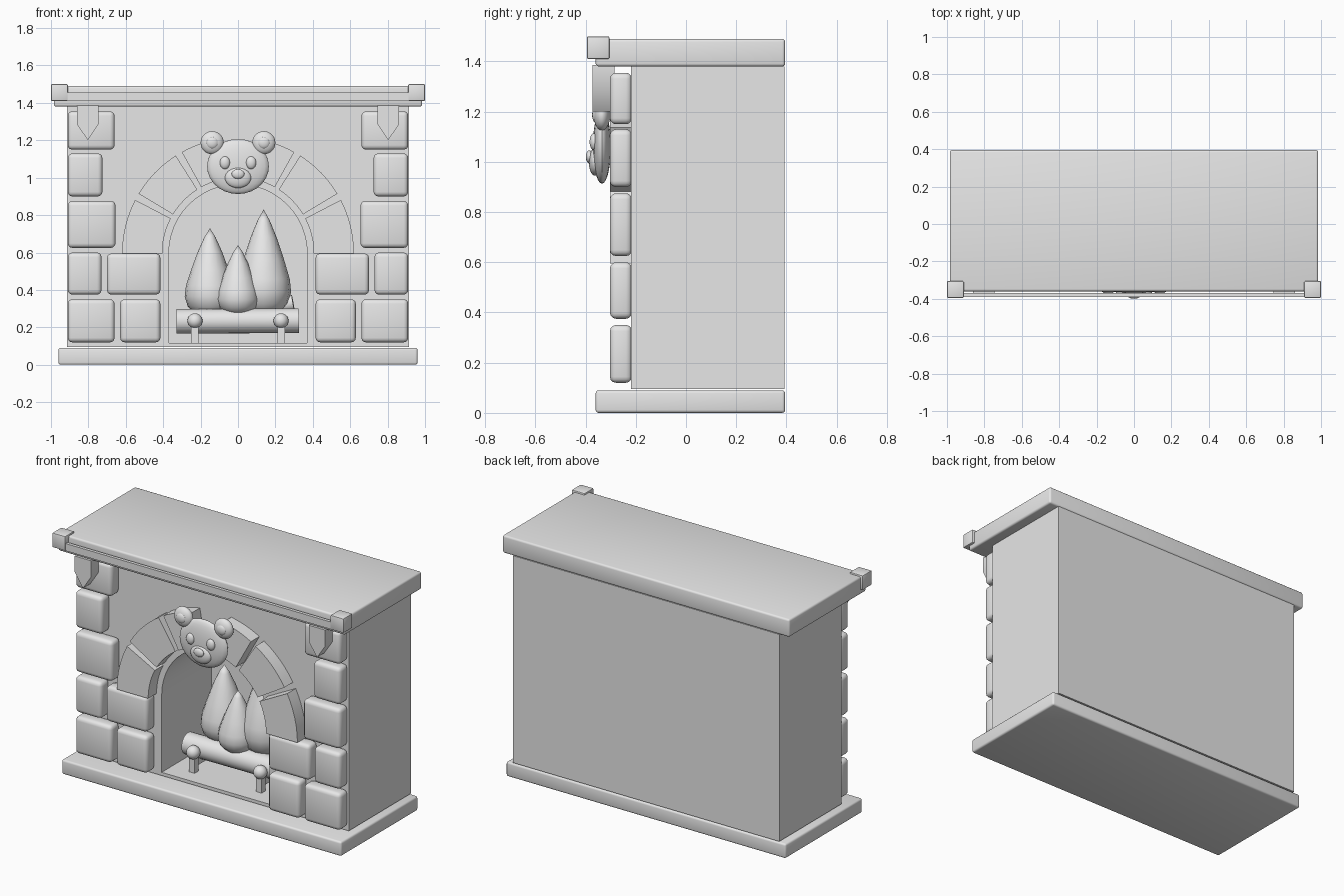
import bpy, bmesh, math
from mathutils import Vector

if "Cube" in bpy.data.objects:
    bpy.data.objects.remove(bpy.data.objects["Cube"])

stone_grey = bpy.data.materials.new("stone_grey")
stone_grey.diffuse_color = (0.8, 0.8, 0.8, 1)
stone_grey.use_nodes = True
stone_grey.node_tree.nodes["Principled BSDF"].inputs["Base Color"].default_value = stone_grey.diffuse_color


def finish(name, bm, smooth=True):
    bmesh.ops.recalc_face_normals(bm, faces=bm.faces[:])
    me = bpy.data.meshes.new(name)
    bm.to_mesh(me)
    bm.free()
    ob = bpy.data.objects.new(name, me)
    bpy.context.collection.objects.link(ob)
    me.materials.append(stone_grey)
    if smooth:
        bpy.ops.object.select_all(action='DESELECT')
        ob.select_set(True)
        bpy.context.view_layer.objects.active = ob
        bpy.ops.object.shade_smooth_by_angle(angle=math.radians(40))
    return ob


def box(name, x, y, z, bevel=0.0, segments=3):
    bm = bmesh.new()
    bmesh.ops.create_cube(bm, size=1)
    for v in bm.verts:
        v.co = Vector([(r[0] + r[1]) / 2 + c * (r[1] - r[0]) for r, c in zip((x, y, z), v.co)])
    if bevel:
        bmesh.ops.bevel(bm, geom=bm.edges[:], offset=bevel, segments=segments,
                        profile=0.5, affect='EDGES')
    return finish(name, bm, bevel > 0)


def prism(name, outline, y0, y1):
    """Extrude an (x, z) outline from y0 to y1."""
    bm = bmesh.new()
    face = bm.faces.new([bm.verts.new((x, y0, z)) for x, z in outline])
    ext = bmesh.ops.extrude_face_region(bm, geom=[face])
    for v in ext["geom"]:
        if isinstance(v, bmesh.types.BMVert):
            v.co.y = y1
    return finish(name, bm)


def ball(name, centre, radii):
    bm = bmesh.new()
    bmesh.ops.create_uvsphere(bm, u_segments=24, v_segments=14, radius=1)
    for v in bm.verts:
        v.co = Vector([c + r * p for c, r, p in zip(centre, radii, v.co)])
    return finish(name, bm)


def rod(name, a, b, radius):
    a, b = Vector(a), Vector(b)
    bm = bmesh.new()
    bmesh.ops.create_cone(bm, cap_ends=True, segments=24, radius1=radius, radius2=radius,
                          depth=(b - a).length)
    turn = (b - a).to_track_quat('Z', 'Y').to_matrix().to_4x4()
    turn.translation = (a + b) / 2
    bm.transform(turn)
    return finish(name, bm)


def flame(name, x, y, bottom, tip, radius):
    """Teardrop turned around its own upright axis."""
    profile = [(0, 0), (0.55, 0.04), (0.88, 0.13), (1, 0.24), (0.95, 0.36),
               (0.74, 0.54), (0.48, 0.74), (0.22, 0.9), (0, 1)]
    bm = bmesh.new()
    pts = [bm.verts.new((x + r * radius, y, bottom + h * (tip - bottom))) for r, h in profile]
    edges = [bm.edges.new(p) for p in zip(pts, pts[1:])]
    bmesh.ops.spin(bm, geom=pts + edges, cent=(x, y, 0), axis=(0, 0, 1),
                   angle=math.tau, steps=16)
    bmesh.ops.remove_doubles(bm, verts=bm.verts[:], dist=0.0005)
    return finish(name, bm)


# Main body with an arched fire opening
body = box("body", (-0.915, 0.915), (-0.22, 0.392), (0.095, 1.38))
SPRING, HOLE = 0.595, 0.37
hole = [(-HOLE, 0.115), (HOLE, 0.115)]
hole += [(HOLE * math.cos(math.pi * i / 24), SPRING + HOLE * math.sin(math.pi * i / 24))
         for i in range(25)]
cutter = prism("opening_cutter", hole, -0.5, 0.27)
cutter.hide_render = True
cut = body.modifiers.new("opening", 'BOOLEAN')
cut.object = cutter
cut.operation = 'DIFFERENCE'
cut.solver = 'EXACT'
bpy.context.view_layer.objects.active = body
bpy.ops.object.modifier_apply(modifier=cut.name)
bpy.data.objects.remove(cutter)
bpy.ops.object.select_all(action='DESELECT')
body.select_set(True)
bpy.ops.object.shade_smooth_by_angle(angle=math.radians(40))

# Base slab, mantel shelf and its front rail
box("base_slab", (-0.96, 0.96), (-0.36, 0.395), (0, 0.09), 0.012)
box("mantel", (-0.985, 0.985), (-0.36, 0.395), (1.38, 1.49), 0.012)
box("mantel_rail", (-0.93, 0.93), (-0.39, -0.37), (1.41, 1.455))

# Stones given as x from, x to, z from, z to on the right side
stones = [(0.66, 0.91, 1.15, 1.355), (0.725, 0.91, 0.9, 1.13), (0.655, 0.91, 0.625, 0.875),
          (0.73, 0.91, 0.375, 0.6), (0.415, 0.7, 0.375, 0.595),
          (0.66, 0.91, 0.12, 0.35), (0.415, 0.63, 0.12, 0.35)]
arch = [(0, 27.5), (31, 57.5), (61, 80)]

for side, s in (("left", -1), ("right", 1)):
    def span(a, b):
        return tuple(sorted((s * a, s * b)))

    for i, (x0, x1, z0, z1) in enumerate(stones):
        box(f"{side}_stone_{i + 1}", span(x0, x1), (-0.303, -0.215), (z0, z1), 0.024)

    # Wedge stones around the arch
    for i, (a0, a1) in enumerate(arch):
        ang = [math.radians(a0 + (a1 - a0) * k / 6) for k in range(7)]
        ring = [(s * 0.62 * math.cos(a), SPRING + 0.62 * math.sin(a)) for a in ang]
        ring += [(s * 0.405 * math.cos(a), SPRING + 0.405 * math.sin(a)) for a in reversed(ang)]
        prism(f"{side}_arch_stone_{i + 1}", ring, -0.303, -0.215)

    # Mantel corner block and pointed bracket
    box(f"{side}_corner_block", span(0.91, 1.0), (-0.395, -0.305), (1.41, 1.5), 0.006, 2)
    prism(f"{side}_bracket", [(s * 0.86, 1.385), (s * 0.86, 1.285), (s * 0.803, 1.2),
                              (s * 0.747, 1.285), (s * 0.747, 1.385)], -0.373, -0.285)

    # Bear ears and eyes
    ball(f"{side}_ear", (s * 0.138, -0.335, 1.187), (0.062, 0.033, 0.062))
    ball(f"{side}_inner_ear", (s * 0.138, -0.358, 1.187), (0.032, 0.016, 0.032))
    ball(f"{side}_eye", (s * 0.07, -0.366, 1.08), (0.027, 0.018, 0.034))

    # Log stand
    ball(f"{side}_stand_ball", (s * 0.23, -0.11, 0.235), (0.04, 0.04, 0.04))
    box(f"{side}_stand_leg", span(0.21, 0.25), (-0.125, -0.085), (0.115, 0.21))
    box(f"{side}_stand_bar", span(0.215, 0.245), (-0.11, 0.15), (0.15, 0.19))

# Bear head, muzzle and nose
ball("head", (0, -0.335, 1.06), (0.165, 0.036, 0.147))
ball("muzzle", (0, -0.363, 1.0), (0.07, 0.024, 0.055))
ball("nose", (0, -0.385, 1.02), (0.034, 0.014, 0.026))

# Fire logs
rod("front_log", (-0.328, -0.02, 0.232), (0.325, -0.02, 0.236), 0.066)
rod("back_log", (-0.24, 0.12, 0.235), (0.295, 0.1, 0.33), 0.045)

# Flames
flame("left_flame", -0.15, 0.08, 0.25, 0.73, 0.135)
flame("middle_flame", 0, 0.0, 0.258, 0.64, 0.115)
flame("right_flame", 0.137, 0.08, 0.25, 0.83, 0.147)
